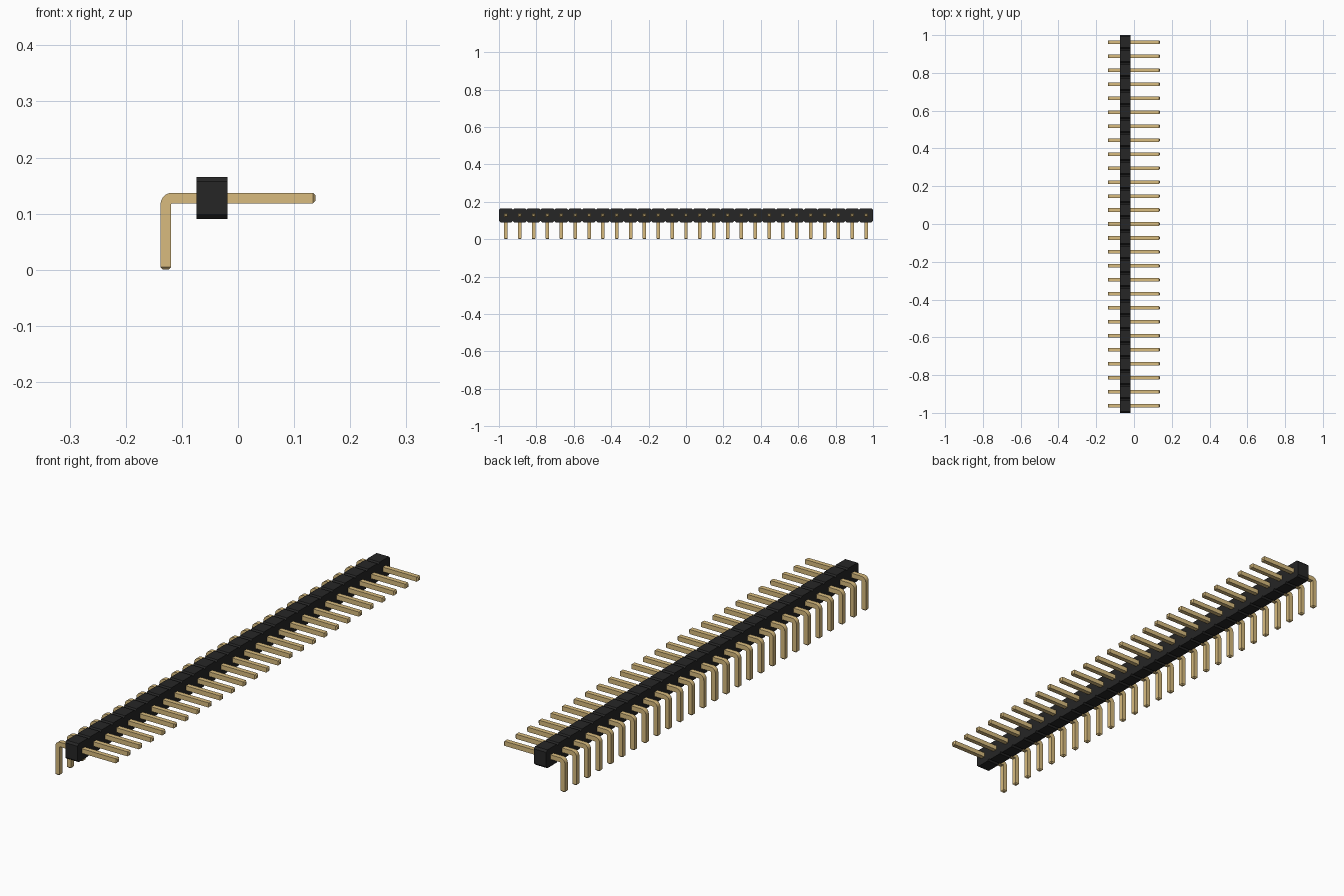
import bpy
import bmesh
import math

cube = bpy.data.objects.get("Cube")
if cube:
    bpy.data.objects.remove(cube, do_unlink=True)

COUNT = 27
PITCH = 2.0 / COUNT
PIN = 0.0187            # square pin thickness
AXIS_Z = 0.1278         # height of the horizontal pin legs
X_BACK, X_TIP = -0.138, 0.138
BODY_X0, BODY_X1 = -0.0738, -0.0188
CHAMFER = PITCH / 10
TAPER = PIN / 4


def material(name, rgb, roughness):
    m = bpy.data.materials.new(name)
    m.use_nodes = True
    m.diffuse_color = (*rgb, 1)
    bsdf = next(n for n in m.node_tree.nodes if n.type == 'BSDF_PRINCIPLED')
    bsdf.inputs["Base Color"].default_value = (*rgb, 1)
    bsdf.inputs["Roughness"].default_value = roughness
    return m


def loft(name, rings, y, mat):
    """Skin a closed tube through rings of points, capped at both ends."""
    bm = bmesh.new()
    loops = [[bm.verts.new(p) for p in ring] for ring in rings]
    n = len(loops[0])
    for a, b in zip(loops, loops[1:]):
        for i in range(n):
            j = (i + 1) % n
            bm.faces.new((a[i], a[j], b[j], b[i]))
    bm.faces.new(loops[0])
    bm.faces.new(loops[-1])
    bmesh.ops.recalc_face_normals(bm, faces=bm.faces)
    mesh = bpy.data.meshes.new(name)
    bm.to_mesh(mesh)
    bm.free()
    mesh.materials.append(mat)
    return place(name, mesh, y)


def place(name, mesh, y):
    ob = bpy.data.objects.new(name, mesh)
    ob.location.y = y
    bpy.context.collection.objects.link(ob)
    return ob


black = material("black plastic", (0.019, 0.019, 0.019), 0.6)
gold = material("gold metal", (0.69, 0.50, 0.21), 0.5)

# Housing segment: chamfered octagon in the YZ plane, extruded along X
h, c = PITCH / 2, PITCH / 2 - CHAMFER
octagon = [(-c, -h), (c, -h), (h, -c), (h, c), (c, h), (-c, h), (-h, c), (-h, -c)]
housing_rings = [[(x, y, AXIS_Z + z) for y, z in octagon] for x in (BODY_X0, BODY_X1)]


# Pin cross-section, from its centre and the direction across the bend
def square(cx, cz, dx, dz, half):
    return [(cx + s * dx * half, t * half, cz + s * dz * half)
            for s, t in ((-1, -1), (1, -1), (1, 1), (-1, 1))]


# Pin path: tapered foot, vertical leg, rounded elbow, horizontal leg, tapered tip
p = PIN / 2
inner = 0.002
r = p + inner
leg_x = X_BACK + p
bend_x, bend_z = leg_x + r, AXIS_Z - r
pin_rings = [square(leg_x, 0, -1, 0, p - TAPER),
             square(leg_x, TAPER, -1, 0, p)]
for k in range(9):
    a = math.radians(180 - 90 * k / 8)
    dx, dz = math.cos(a), math.sin(a)
    pin_rings.append(square(bend_x + r * dx, bend_z + r * dz, dx, dz, p))
pin_rings += [square(X_TIP - TAPER, AXIS_Z, 0, 1, p),
              square(X_TIP, AXIS_Z, 0, 1, p - TAPER)]

# Build one of each, then repeat along the row with shared meshes
first = -1 + PITCH / 2
housing = loft("housing_segment_01", housing_rings, first, black)
pin = loft("pin_01", pin_rings, first, gold)
for ob in (housing, pin):
    bpy.ops.object.select_all(action='DESELECT')
    ob.select_set(True)
    bpy.context.view_layer.objects.active = ob
    bpy.ops.object.shade_smooth_by_angle(angle=math.radians(20))
for i in range(1, COUNT):
    y = first + i * PITCH
    place(f"housing_segment_{i + 1:02d}", housing.data, y)
    place(f"pin_{i + 1:02d}", pin.data, y)
